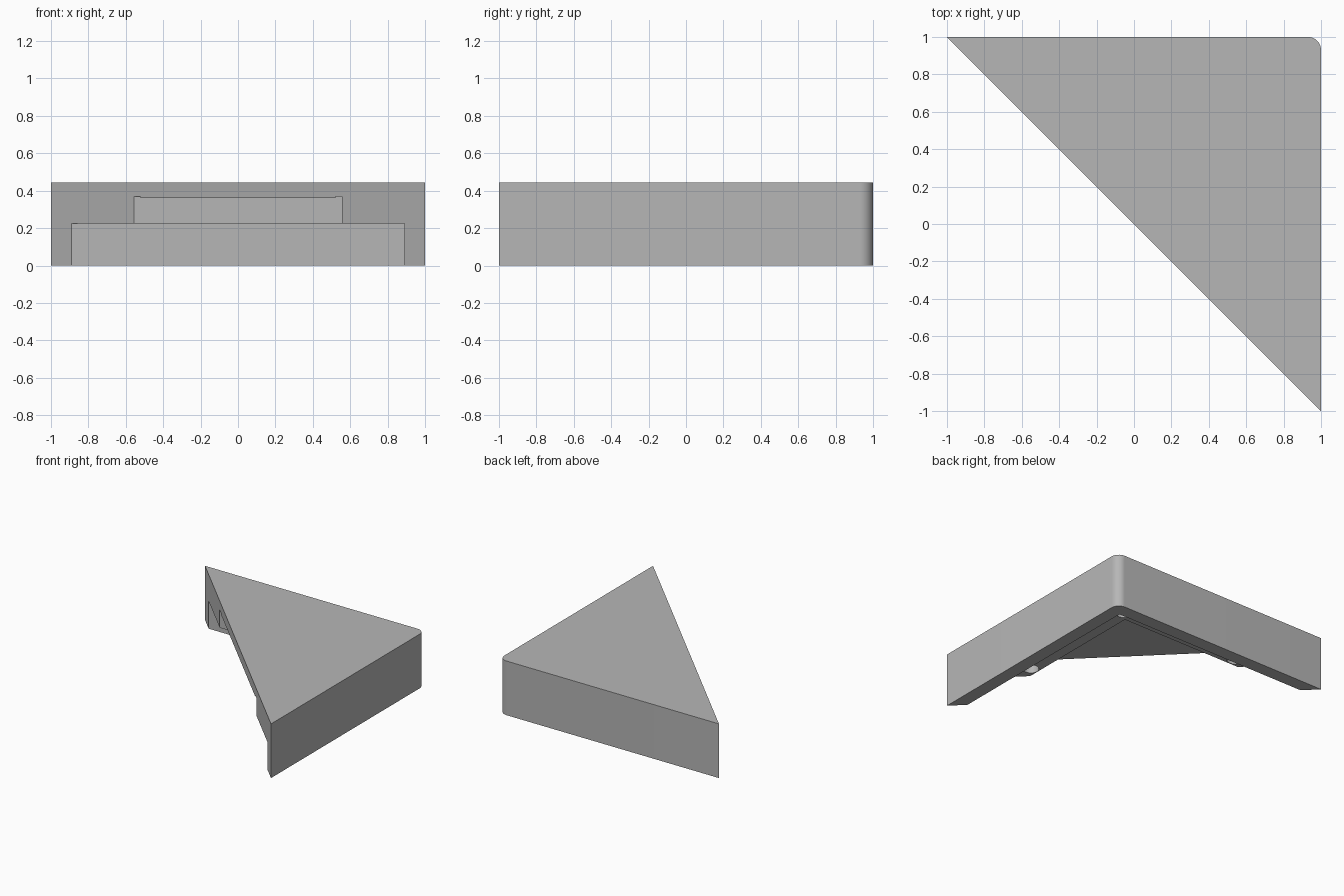
import bpy, bmesh, math

old = bpy.data.objects.get("Cube")
if old:
    bpy.data.objects.remove(old, do_unlink=True)

HEIGHT = 0.445
LEDGE_Z = 0.226      # top of the wide lower recess
CEILING_Z = 0.36     # top of the narrow upper recess
GROOVE_Z = 0.37
WALL = 0.11
SHELF = 0.445        # distance from outer side to upper recess
GROOVE = 0.48
ROUND = 0.07

grey = bpy.data.materials.new("plain_grey")
grey.use_nodes = True
colour = (0.47, 0.47, 0.47, 1)
grey.diffuse_color = colour
grey.node_tree.nodes["Principled BSDF"].inputs["Base Color"].default_value = colour


def prism(name, outline, z0, z1):
    """Extrude a flat outline from z0 to z1."""
    bm = bmesh.new()
    face = bm.faces.new([bm.verts.new((x, y, z0)) for x, y in outline])
    up = bmesh.ops.extrude_face_region(bm, geom=[face])["geom"]
    verts = [v for v in up if isinstance(v, bmesh.types.BMVert)]
    bmesh.ops.translate(bm, verts=verts, vec=(0, 0, z1 - z0))
    bmesh.ops.recalc_face_normals(bm, faces=bm.faces)
    mesh = bpy.data.meshes.new(name)
    bm.to_mesh(mesh)
    bm.free()
    mesh.materials.append(grey)
    obj = bpy.data.objects.new(name, mesh)
    bpy.context.collection.objects.link(obj)
    return obj


def arc(cx, cy, r, start, end, steps):
    angles = [math.radians(start + (end - start) * i / steps) for i in range(steps + 1)]
    return [(cx + r * math.cos(a), cy + r * math.sin(a)) for a in angles]


def recess(inset):
    """Right triangle set in from both straight sides, open to the diagonal."""
    c = 1 - inset
    return [(c, c), (-2, c), (c, -2)]


# Triangular body with one rounded corner
corner = arc(1 - ROUND, 1 - ROUND, ROUND, 0, 90, 12)
body = prism("corner_bracket", [(1, -1)] + corner + [(-1, 1)], 0, HEIGHT)

# Stepped recess and edge groove
a, b = 1 - SHELF, 1 - GROOVE
groove_outline = [(a, a), (-2, a), (-2, b), (b, b), (b, -2), (a, -2)]
cutters = [
    prism("lower_recess", recess(WALL), -0.1, LEDGE_Z),
    prism("groove_cut", groove_outline, -0.1, GROOVE_Z),
    prism("upper_recess", recess(GROOVE - 0.015), -0.1, CEILING_Z),
]

# Three round blind holes in the ledge
for x, y in [(0.62, 0.62), (0.62, -0.47), (-0.47, 0.62)]:
    circle = arc(x, y, 0.06, 0, 360, 32)[:-1]
    cutters.append(prism("ledge_hole", circle, 0.1, 0.35))

bpy.ops.object.select_all(action="DESELECT")
body.select_set(True)
bpy.context.view_layer.objects.active = body
for cutter in cutters:
    cutter.hide_render = True
    mod = body.modifiers.new(cutter.name, "BOOLEAN")
    mod.operation = "DIFFERENCE"
    mod.solver = "EXACT"
    mod.object = cutter
    bpy.ops.object.modifier_apply(modifier=mod.name)
    bpy.data.objects.remove(cutter, do_unlink=True)

bpy.ops.object.shade_smooth_by_angle(angle=math.radians(30))
